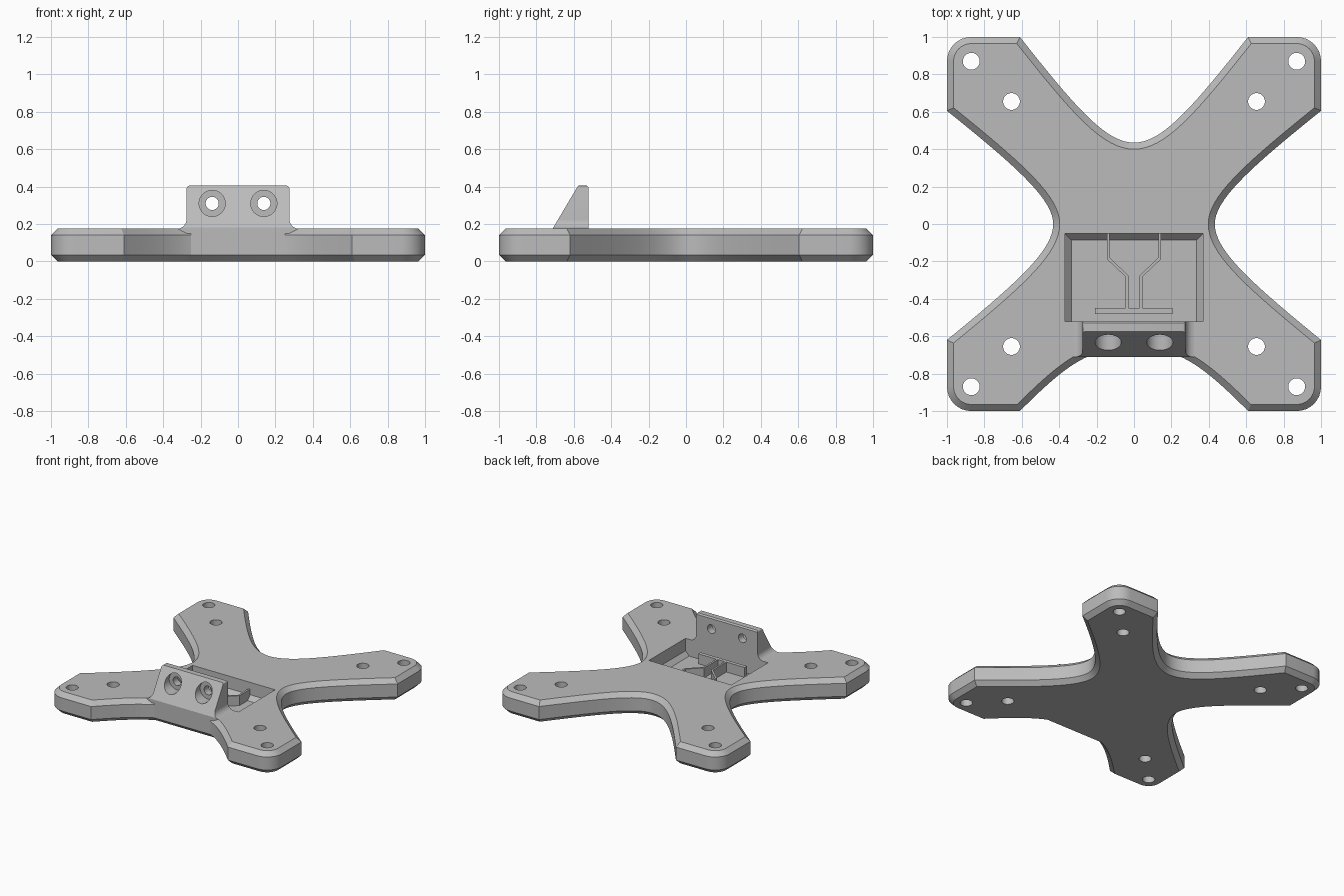
import bpy, bmesh, math
from mathutils import Vector
from mathutils.geometry import interpolate_bezier

cube = bpy.data.objects.get("Cube")
if cube:
    bpy.data.objects.remove(cube, do_unlink=True)

grey = bpy.data.materials.new("matte grey")
grey.use_nodes = True
COLOR = (0.5, 0.5, 0.5, 1)
grey.diffuse_color = COLOR
grey.node_tree.nodes["Principled BSDF"].inputs["Base Color"].default_value = COLOR

H = 0.175       # plate thickness
CH = 0.035      # chamfer
BACK = -0.52    # rear face of the bracket and front wall of the pocket


def make_object(name, bm):
    bmesh.ops.recalc_face_normals(bm, faces=bm.faces[:])
    mesh = bpy.data.meshes.new(name)
    bm.to_mesh(mesh)
    bm.free()
    mesh.materials.append(grey)
    ob = bpy.data.objects.new(name, mesh)
    bpy.context.collection.objects.link(ob)
    return ob


def add_prism(bm, points, direction):
    """Extrude a closed 3D outline; returns the two cap faces."""
    base = bm.faces.new([bm.verts.new(p) for p in points])
    ext = bmesh.ops.extrude_face_region(bm, geom=[base], use_keep_orig=True)["geom"]
    bmesh.ops.translate(bm, vec=direction,
                        verts=[g for g in ext if isinstance(g, bmesh.types.BMVert)])
    cap = [g for g in ext if isinstance(g, bmesh.types.BMFace)][0]
    return base, cap


def prism(name, points, direction):
    bm = bmesh.new()
    add_prism(bm, points, direction)
    return make_object(name, bm)


def cylinder(name, radius, depth, location, along_y=False):
    bpy.ops.mesh.primitive_cylinder_add(
        vertices=40, radius=radius, depth=depth, location=location,
        rotation=(math.pi / 2 if along_y else 0, 0, 0))
    ob = bpy.context.object
    ob.name = name
    ob.data.materials.append(grey)
    return ob


def combine(target, tool, operation):
    mod = target.modifiers.new(operation.lower(), 'BOOLEAN')
    mod.operation, mod.object, mod.solver = operation, tool, 'EXACT'
    bpy.context.view_layer.objects.active = target
    bpy.ops.object.modifier_apply(modifier=mod.name)
    bpy.data.objects.remove(tool, do_unlink=True)


def bezier(*pts, n=18):
    return interpolate_bezier(*[Vector((x, y, 0)) for x, y in pts], n)


def arc(cx, cy, r, start, end, n=9):
    angles = [math.radians(start + (end - start) * i / (n - 1)) for i in range(n)]
    return [Vector((cx + r * math.cos(a), cy + r * math.sin(a), 0)) for a in angles]


# Right half of the plate outline, from the front edge round to the back notch
half = bezier((0.25, -0.71), (0.36, -0.76), (0.47, -0.86), (0.61, -1))
half += arc(0.87, -0.87, 0.13, -90, 0)
half += bezier((1, -0.62), (0.62, -0.31), (0.432, -0.14), (0.432, 0))
half += bezier((0.432, 0), (0.432, 0.13), (0.62, 0.3), (1, 0.605))[1:]
half += arc(0.87, 0.87, 0.13, 0, 90)
half += bezier((0.61, 1), (0.31, 0.62), (0.15, 0.435), (0, 0.435))
outline = half + [Vector((-p.x, p.y, 0)) for p in reversed(half[:-1])]

# Plate with chamfered top and bottom rims
bm = bmesh.new()
caps = add_prism(bm, [p + Vector((0, 0, CH)) for p in outline], (0, 0, H - 2 * CH))
bmesh.ops.recalc_face_normals(bm, faces=bm.faces[:])
for cap in caps:
    bmesh.ops.inset_region(bm, faces=[cap], thickness=CH, depth=0, use_even_offset=True)
    for v in cap.verts:
        v.co.z += CH if v.co.z > H / 2 else -CH
plate = make_object("cross_plate", bm)

# Bracket: filleted front silhouette trimmed by a sloped side silhouette
side = [Vector((0.32, 0.15, 0)), Vector((0.32, H, 0))]
side += arc(0.325, 0.225, 0.05, -95, -180, 7)
side += arc(0.26, 0.39, 0.015, 0, 90, 4)
sil = side + [Vector((-p.x, p.y, 0)) for p in reversed(side)]
bracket = prism("bracket", [(p.x, -0.8, p.y) for p in sil], (0, 0.4, 0))
profile = [(-0.71, 0.1), (-0.71, 0.18), (-0.58, 0.4), (-0.575, 0.405),
           (-0.53, 0.405), (-0.515, 0.39), (-0.515, 0.1)]
combine(bracket, prism("slope", [(-0.5, y, z) for y, z in profile], (1, 0, 0)), 'INTERSECT')
combine(plate, bracket, 'UNION')
# Flush front web below the bracket
web = [(-0.25, -0.71), (0.25, -0.71), (0.25, -0.6), (-0.25, -0.6)]
combine(plate, prism("web", [(x, y, 0.05) for x, y in web], (0, 0, 0.12)), 'UNION')

# Pocket with a chamfered floor on three sides
bm = bmesh.new()
for z, x, y in ((0.04, 0.335, -0.085), (0.04 + CH, 0.368, -0.052), (0.6, 0.368, -0.052)):
    for px, py in ((-x, BACK), (x, BACK), (x, y), (-x, y)):
        bm.verts.new((px, py, z))
bmesh.ops.convex_hull(bm, input=bm.verts[:])
combine(plate, make_object("pocket", bm), 'DIFFERENCE')

# Mounting holes in the arms, screw holes with counterbores in the bracket
for sx in (-1, 1):
    for sy in (-1, 1):
        for d in (0.655, 0.87):
            combine(plate, cylinder("arm_hole", 0.045, 1, (sx * d, sy * d, 0)), 'DIFFERENCE')
    combine(plate, cylinder("screw_hole", 0.035, 0.5, (sx * 0.138, -0.6, 0.31), True), 'DIFFERENCE')
    combine(plate, cylinder("counterbore", 0.07, 0.3, (sx * 0.138, -0.73, 0.31), True), 'DIFFERENCE')

# Cable guide ribs standing in the pocket
bm = bmesh.new()
T = 0.015
path = [(0.13, -0.045), (0.13, -0.18), (0.03, -0.275), (0.03, -0.455)]
for s in (-1, 1):
    shape = path + [(x + T, y - (T / 2 if 0 < i < 3 else 0))
                    for i, (x, y) in reversed(list(enumerate(path)))]
    add_prism(bm, [(s * x, y, 0.03) for x, y in shape], (0, 0, 0.09))
bar = [(-0.208, -0.48), (0.205, -0.48), (0.205, -0.45), (-0.208, -0.45)]
add_prism(bm, [(x, y, 0.03) for x, y in bar], (0, 0, 0.09))
ribs = make_object("cable_ribs", bm)

# Smooth curved walls, keep the edges crisp
for ob in (plate, ribs):
    bpy.ops.object.select_all(action='DESELECT')
    ob.select_set(True)
    bpy.context.view_layer.objects.active = ob
    bpy.ops.object.shade_smooth_by_angle(angle=math.radians(25))
